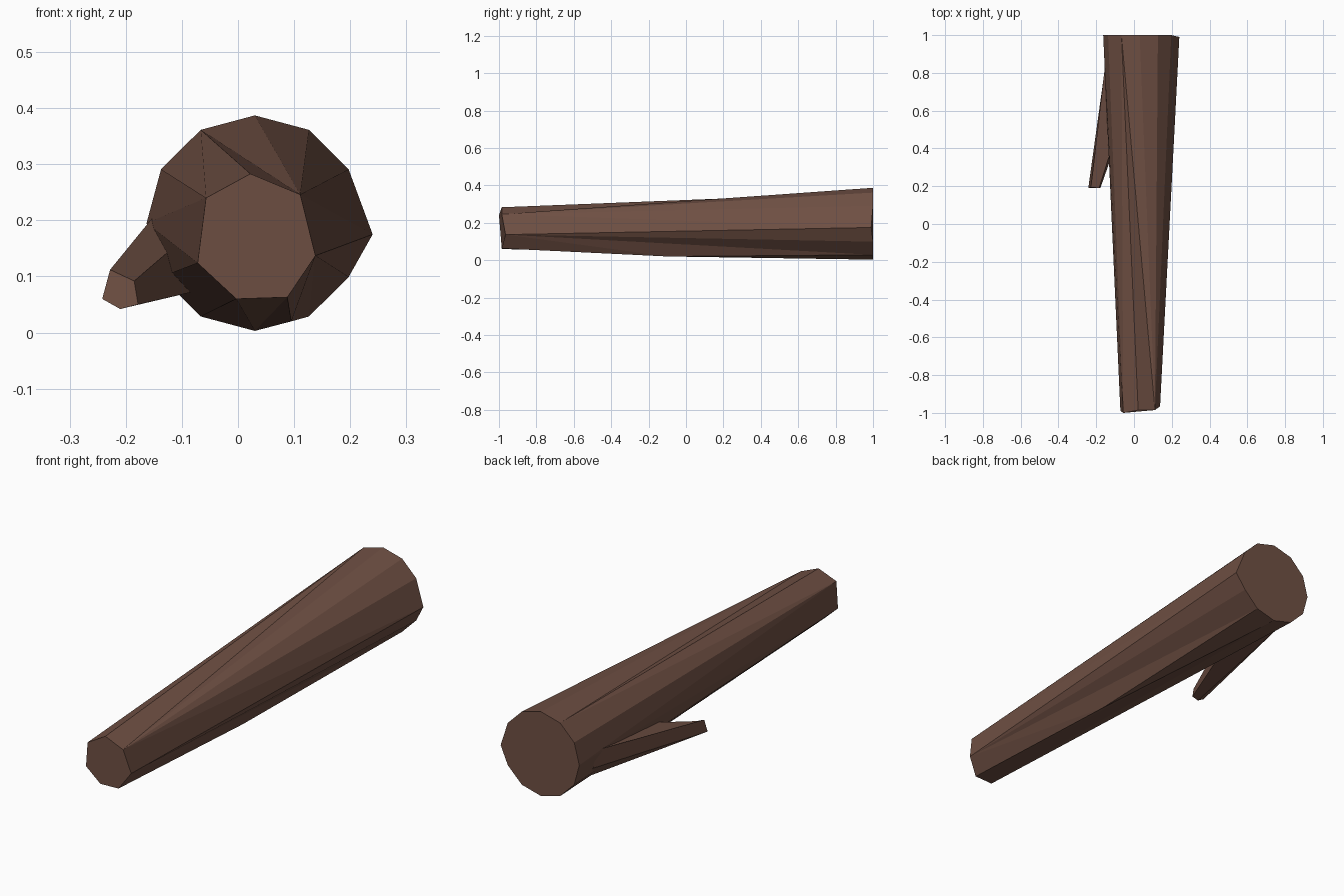
import bpy, bmesh, math

if "Cube" in bpy.data.objects:
    bpy.data.objects.remove(bpy.data.objects["Cube"])

bark = bpy.data.materials.new("bark")
bark.diffuse_color = (0.16, 0.08, 0.057, 1)
bark.use_nodes = True
bark.node_tree.nodes["Principled BSDF"].inputs["Base Color"].default_value = bark.diffuse_color


def finish(bm, name):
    bmesh.ops.recalc_face_normals(bm, faces=bm.faces[:])
    mesh = bpy.data.meshes.new(name)
    bm.to_mesh(mesh)
    bm.free()
    mesh.materials.append(bark)
    obj = bpy.data.objects.new(name, mesh)
    bpy.context.collection.objects.link(obj)
    return obj


# trunk: thick 12-sided end at the back, thin 7-sided end at the front
bm = bmesh.new()
thick = []
for i in range(12):
    a = math.radians(90 - 30 * i)
    thick.append(bm.verts.new((0.03 + 0.193 * math.cos(a), 1, 0.195 + 0.192 * math.sin(a))))
thick[3].co = (0.24, 0.99, 0.175)
thin = [bm.verts.new(p) for p in [
    (0.022, -0.985, 0.283), (0.111, -0.985, 0.246), (0.138, -0.965, 0.137),
    (0.088, -0.985, 0.063), (-0.003, -0.985, 0.06), (-0.072, -0.99, 0.124),
    (-0.057, -1.0, 0.24)]]
knot = bm.verts.new((0.095, -0.1, 0.02))

# each thin-end corner fans out to a run of thick-end corners
fans = [[11], [11, 0, 1, 2, 3], [3, 4, 5], [6], [6, 7], [7, 8, 9], [9, 10, 11]]
for i, fan in enumerate(fans):
    for a, b in zip(fan, fan[1:]):
        bm.faces.new((thin[i], thick[a], thick[b]))
    if i != 2:
        bm.faces.new((thin[i], thick[fan[-1]], thin[(i + 1) % 7]))

# underside bulge
for f in [(thin[2], knot, thin[3]), (thin[2], thick[5], knot),
          (knot, thick[5], thick[6]), (thin[3], knot, thick[6])]:
    bm.faces.new(f)
bm.faces.new(thick)
bm.faces.new(thin)
finish(bm, "trunk")

# branch stub: five-sided, its root sunk into the trunk
bm = bmesh.new()
tip = [bm.verts.new(p) for p in [
    (-0.228, 0.195, 0.112), (-0.242, 0.19, 0.06), (-0.21, 0.19, 0.042),
    (-0.178, 0.19, 0.05), (-0.185, 0.19, 0.092)]]
root = [bm.verts.new(p) for p in [
    (-0.152, 0.85, 0.205), (-0.146, 0.88, 0.13), (-0.11, 0.85, 0.075),
    (-0.07, 0.5, 0.075), (-0.10, 0.46, 0.165)]]
for i in range(5):
    j = (i + 1) % 5
    bm.faces.new((tip[i], tip[j], root[j], root[i]))
bm.faces.new(tip)
bm.faces.new(root)
finish(bm, "branch_stub")
